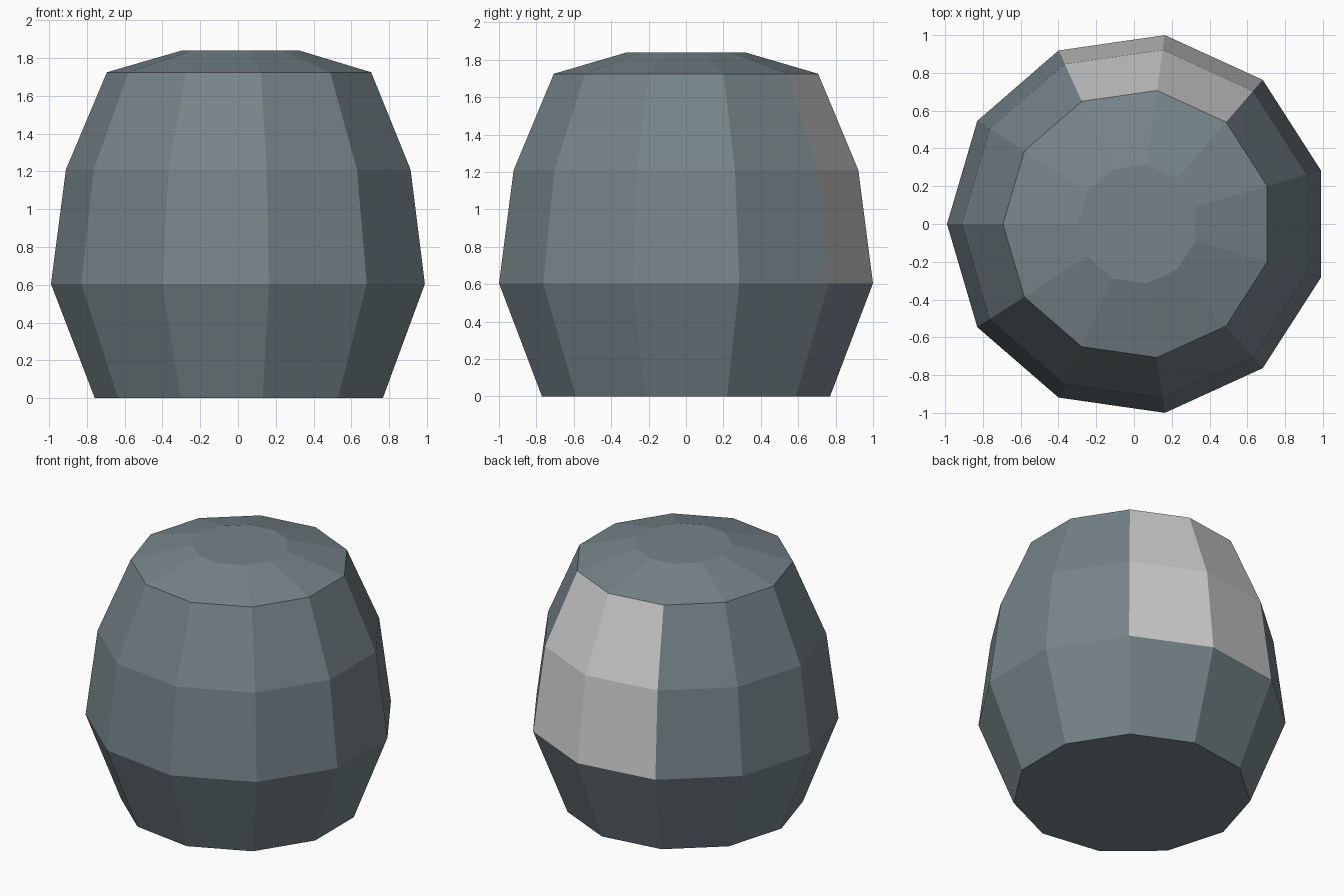
import bpy
import bmesh
import math

if "Cube" in bpy.data.objects:
    bpy.data.objects.remove(bpy.data.objects["Cube"])

SIDES = 11
CENTRE_X = 0.02
# barrel profile: (radius, height)
PROFILE = [(0.778, 0), (1.01, 0.605), (0.931, 1.21), (0.714, 1.725), (0.318, 1.84)]
# the pale panel covers two sides, over the two middle bands
PANEL_SIDES = (2, 3)
PANEL_BANDS = (1, 2)


def is_panel(band, side):
    return band in PANEL_BANDS and side in PANEL_SIDES


def build(name, keep, caps=False, colour=None):
    """Lathe the profile, keeping only the chosen faces."""
    bm = bmesh.new()
    rings = []
    for r, z in PROFILE:
        ring = []
        for i in range(SIDES):
            a = math.pi - math.tau * i / SIDES
            ring.append(bm.verts.new((CENTRE_X + r * math.cos(a), r * math.sin(a), z)))
        rings.append(ring)
    for b in range(len(rings) - 1):
        for i in range(SIDES):
            if keep(b, i):
                j = (i + 1) % SIDES
                bm.faces.new((rings[b][j], rings[b][i], rings[b + 1][i], rings[b + 1][j]))
    if caps:
        bm.faces.new(rings[0])
        bm.faces.new(rings[-1][::-1])
    bmesh.ops.delete(bm, geom=[v for v in bm.verts if not v.link_faces], context='VERTS')
    mesh = bpy.data.meshes.new(name)
    bm.to_mesh(mesh)
    bm.free()
    obj = bpy.data.objects.new(name, mesh)
    bpy.context.collection.objects.link(obj)
    if colour:
        mat = bpy.data.materials.new(name + "_colour")
        mat.diffuse_color = colour
        mat.use_nodes = True
        mat.node_tree.nodes["Principled BSDF"].inputs["Base Color"].default_value = mat.diffuse_color
        mesh.materials.append(mat)
    return obj


# dark barrel body with flat base and top
build("barrel_body", lambda b, i: not is_panel(b, i), caps=True,
      colour=(0.18, 0.23, 0.25, 1))

# pale grey panel set into the back
build("back_panel", is_panel)
